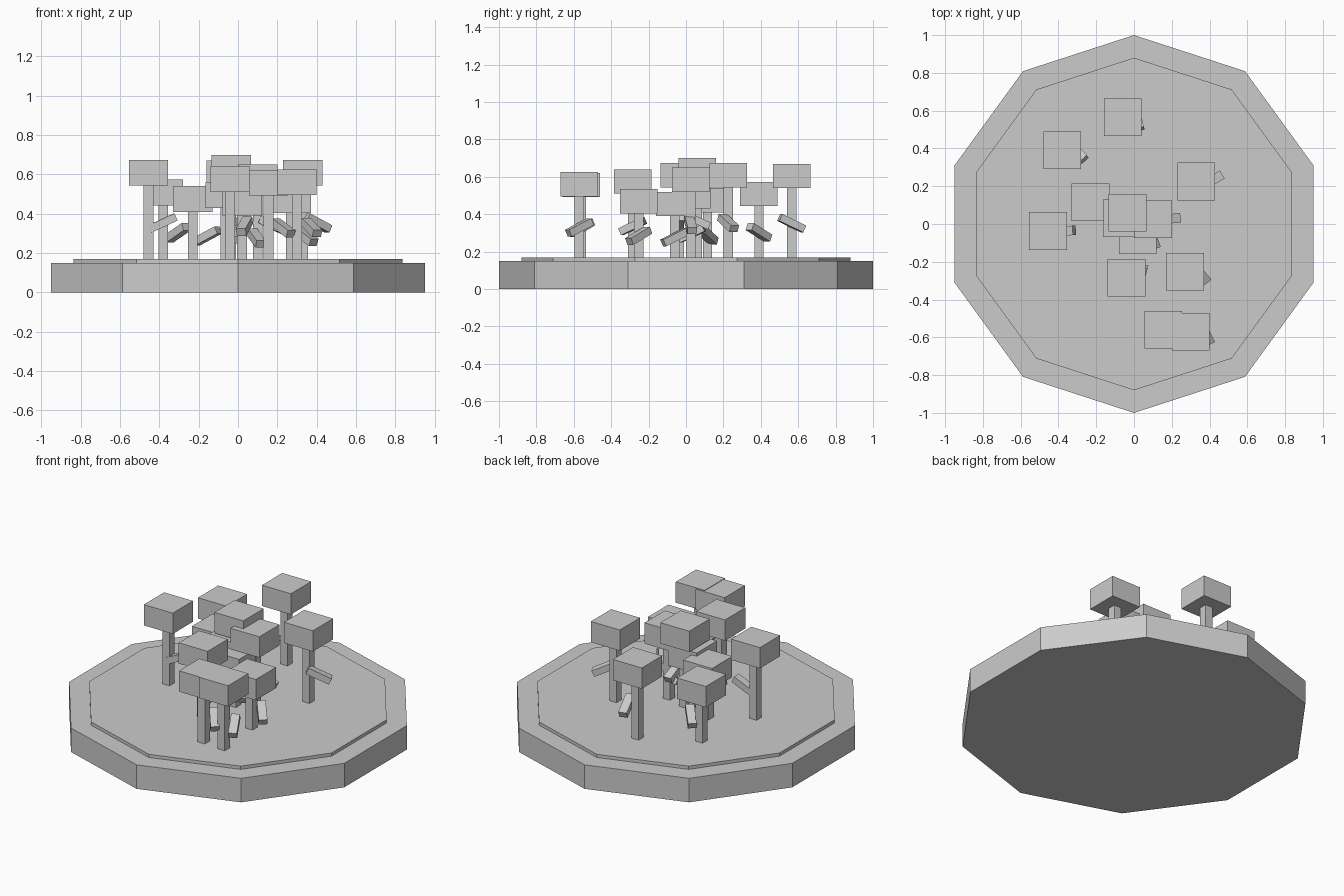
import bpy
from math import radians

cube = bpy.data.objects.get("Cube")
if cube:
    bpy.data.objects.remove(cube, do_unlink=True)

# single plain grey
grey = bpy.data.materials.new("light_grey")
grey.use_nodes = True
COLOR = (0.6, 0.6, 0.6, 1)
grey.diffuse_color = COLOR
grey.node_tree.nodes["Principled BSDF"].inputs["Base Color"].default_value = COLOR

GROUND = 0.17
CANOPY_H = 0.13


def finish(name):
    obj = bpy.context.object
    obj.name = name
    obj.data.materials.append(grey)
    return obj


def disc(name, radius, z0, z1):
    bpy.ops.mesh.primitive_cylinder_add(vertices=10, radius=radius, depth=z1 - z0,
                                        location=(0, 0, (z0 + z1) / 2))
    return finish(name)


def box(name, size, loc, rot=(0, 0, 0)):
    bpy.ops.mesh.primitive_cube_add(size=1, location=loc, rotation=rot)
    bpy.context.object.scale = size
    return finish(name)


def tree(i, x, y, top, heading):
    base = top - CANOPY_H
    mid = (GROUND + base) / 2
    box(f"trunk_{i}", (0.05, 0.05, base - GROUND), (x, y, mid))
    box(f"canopy_{i}", (0.2, 0.2, CANOPY_H), (x, y, top - CANOPY_H / 2))
    # tilted side branch, its raised end pointing along the heading
    box(f"branch_{i}", (0.145, 0.05, 0.04), (x + 0.073, y, mid - 0.003),
        (0, radians(-25), radians(heading)))


# ten-sided island with a thin raised top
disc("island_base", 1.0, 0, 0.15)
disc("island_top", 0.88, 0.15, GROUND)

# x, y, top height, branch heading in degrees
trees = [
    (-0.06, 0.565, 0.67, -75),
    (-0.38, 0.39, 0.573, -48),
    (0.33, 0.225, 0.673, 210),
    (-0.23, 0.115, 0.54, -30),
    (-0.035, 0.06, 0.70, -90),
    (-0.065, 0.03, 0.56, 80),
    (0.10, 0.025, 0.65, 187),
    (0.02, -0.06, 0.52, 110),
    (-0.04, -0.285, 0.64, 75),
    (0.27, -0.253, 0.535, 130),
    (-0.455, -0.037, 0.673, 3),
    (0.155, -0.56, 0.622, 128),
    (0.30, -0.57, 0.625, 117),
]
for i, t in enumerate(trees, 1):
    tree(i, *t)
